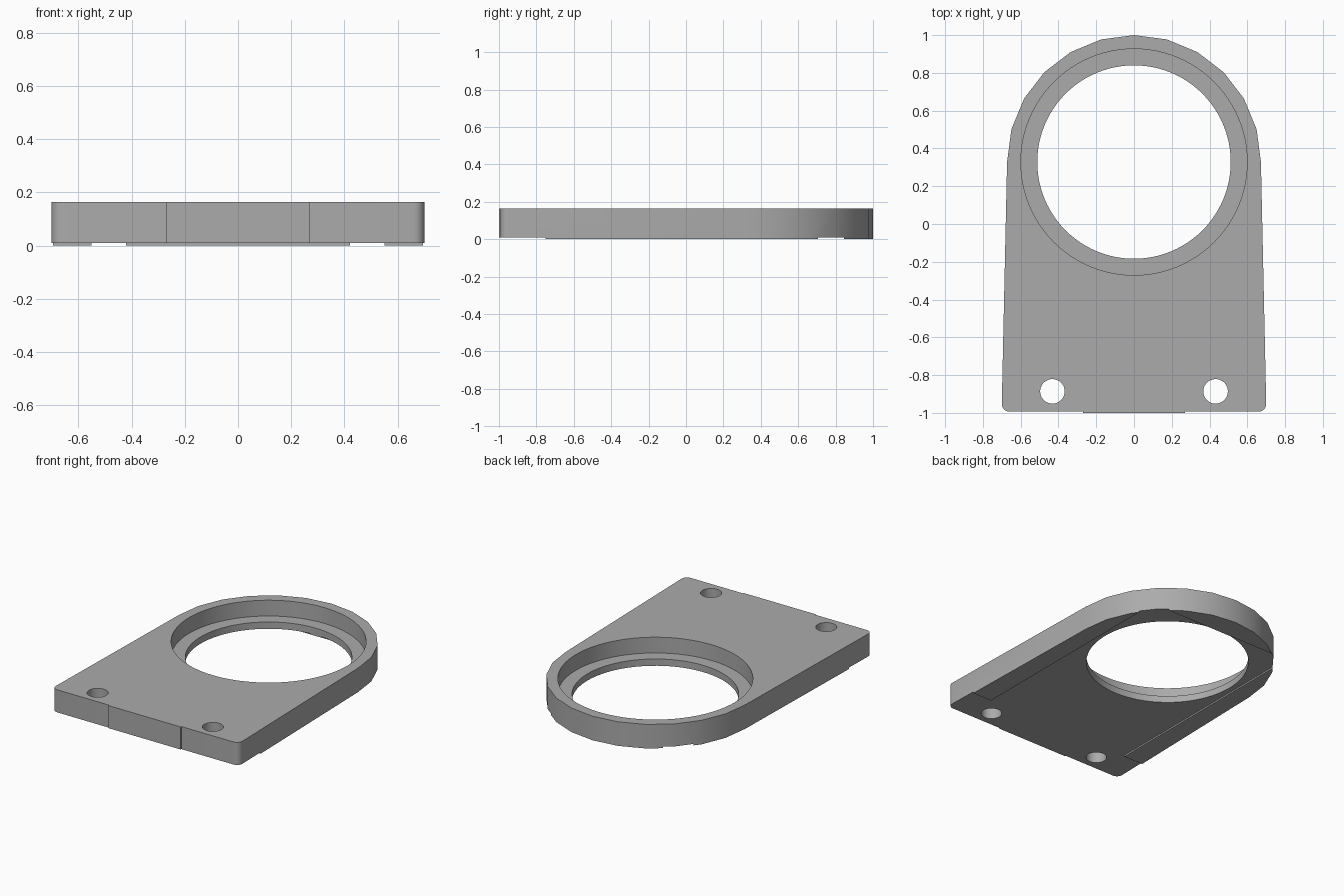
import bpy, bmesh
from math import sin, cos, pi, radians

if "Cube" in bpy.data.objects:
    bpy.data.objects.remove(bpy.data.objects["Cube"])

TOP, RECESS, LEDGE = 0.163, 0.01, 0.056
RING_Y = 0.328          # centre of the large opening

grey = bpy.data.materials.new("light grey")
grey.use_nodes = True
colour = (0.41, 0.41, 0.41, 1)
grey.diffuse_color = colour
grey.node_tree.nodes["Principled BSDF"].inputs["Base Color"].default_value = colour


def prism(name, outline, z0, z1):
    """Extrude a counter-clockwise outline from z0 to z1."""
    bm = bmesh.new()
    base = bm.faces.new([bm.verts.new((x, y, z0)) for x, y in outline])
    new = bmesh.ops.extrude_face_region(bm, geom=[base])["geom"]
    bmesh.ops.translate(bm, vec=(0, 0, z1 - z0),
                        verts=[v for v in new if isinstance(v, bmesh.types.BMVert)])
    bmesh.ops.recalc_face_normals(bm, faces=bm.faces)
    mesh = bpy.data.meshes.new(name)
    bm.to_mesh(mesh)
    bm.free()
    mesh.materials.append(grey)
    obj = bpy.data.objects.new(name, mesh)
    bpy.context.collection.objects.link(obj)
    return obj


def arc(cx, cy, r, start, end, steps):
    angles = [radians(start + (end - start) * i / steps) for i in range(steps + 1)]
    return [(cx + r * cos(a), cy + r * sin(a)) for a in angles]


def circle(cx, cy, r, sides):
    return arc(cx, cy, r, 0, 360, sides)[:-1]


def cut(target, cutter):
    cutter.hide_render = True
    mod = target.modifiers.new("cut", "BOOLEAN")
    mod.operation, mod.solver, mod.object = "DIFFERENCE", "EXACT", cutter
    bpy.ops.object.modifier_apply(modifier=mod.name)
    bpy.data.objects.remove(cutter)


# Plate outline: right half from the front middle to the round back, then mirrored
half = [(0.27, -1), (0.27, -0.993)]
half += arc(0.66, -0.953, 0.04, -90, 0, 6)
half += arc(0, RING_Y, 0.672, 0, 90, 6)
outline = half + [(-x, y) for x, y in reversed(half[:-1])]
plate = prism("mounting_plate", outline, 0, TOP)
bpy.context.view_layer.objects.active = plate
plate.select_set(True)

# Shallow T-shaped recess underneath, leaving two side pads and a back pad
t_half = [(0.9, -1.2), (0.9, -0.75), (0.55, -0.75), (0.55, 0.845)]
cut(plate, prism("recess_cutter", t_half + [(-x, y) for x, y in reversed(t_half)], -0.1, RECESS))

# Large opening with a stepped seat
cut(plate, prism("opening_cutter", circle(0, RING_Y, 0.512, 96), -0.1, 0.3))
cut(plate, prism("seat_cutter", circle(0, RING_Y, 0.599, 96), LEDGE, 0.3))

# Screw holes
for side in (-1, 1):
    cut(plate, prism("screw_cutter", circle(side * 0.432, -0.886, 0.065, 32), -0.1, 0.3))

bpy.ops.object.shade_smooth_by_angle(angle=radians(30))
